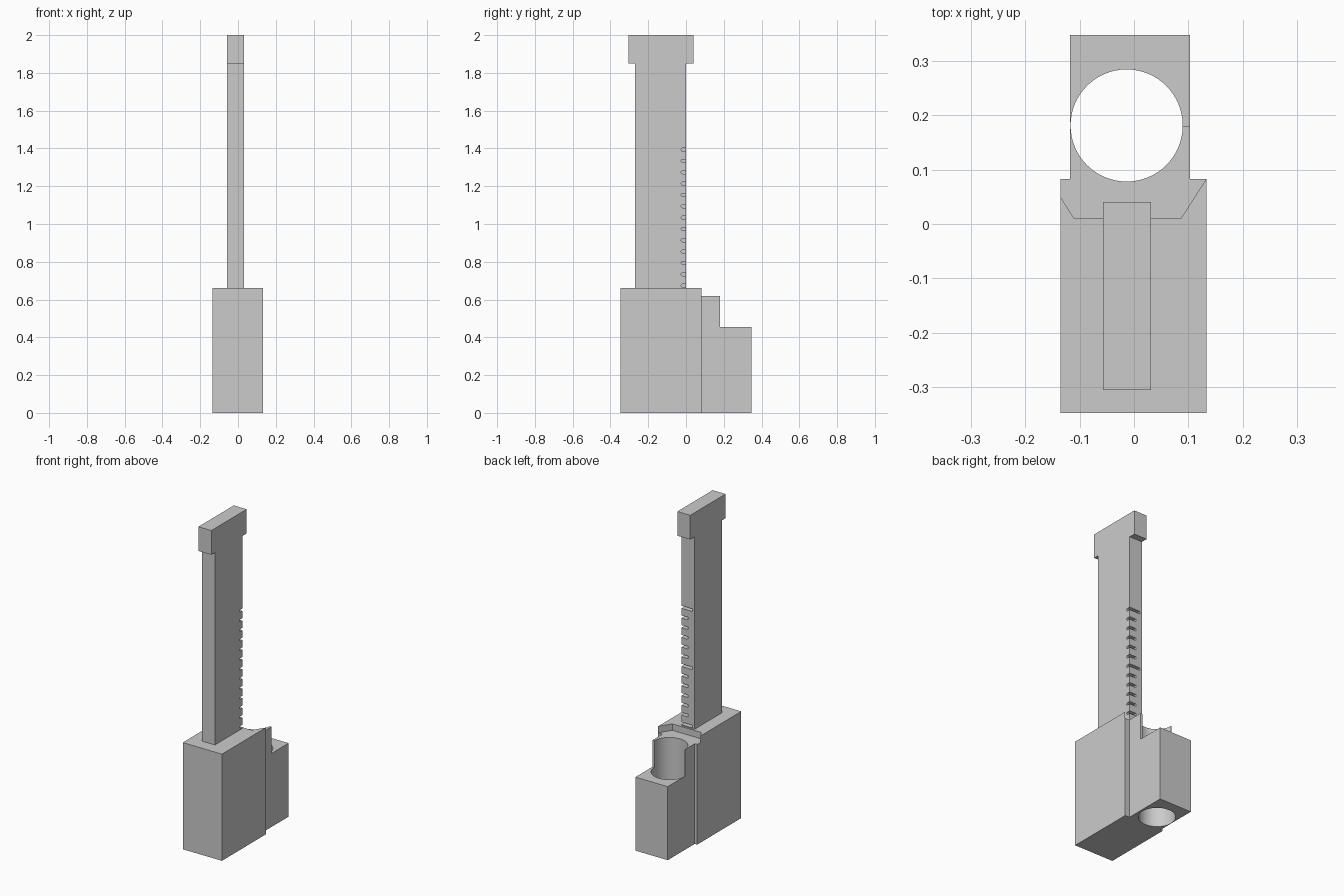
import bpy
import bmesh
from math import cos, sin, pi

cube = bpy.data.objects.get("Cube")
if cube:
    bpy.data.objects.remove(cube, do_unlink=True)

grey = bpy.data.materials.new("plain grey")
grey.use_nodes = True
GREY = (0.6, 0.6, 0.6, 1)
grey.diffuse_color = GREY
grey.node_tree.nodes["Principled BSDF"].inputs["Base Color"].default_value = GREY


def add_prism(bm, points, low, high, axis):
    """Extrude a 2D outline along x (outline in y, z) or z (outline in x, y)."""
    def place(p, t):
        return (t, p[0], p[1]) if axis == "x" else (p[0], p[1], t)
    bottom = [bm.verts.new(place(p, low)) for p in points]
    top = [bm.verts.new(place(p, high)) for p in points]
    bm.faces.new(bottom)
    bm.faces.new(top)
    n = len(points)
    for i in range(n):
        j = (i + 1) % n
        bm.faces.new((bottom[i], bottom[j], top[j], top[i]))


def make(name, prisms):
    bm = bmesh.new()
    for prism in prisms:
        add_prism(bm, *prism)
    bmesh.ops.recalc_face_normals(bm, faces=bm.faces)
    mesh = bpy.data.meshes.new(name)
    bm.to_mesh(mesh)
    bm.free()
    mesh.materials.append(grey)
    obj = bpy.data.objects.new(name, mesh)
    bpy.context.collection.objects.link(obj)
    return obj


def select(obj):
    bpy.ops.object.select_all(action="DESELECT")
    obj.select_set(True)
    bpy.context.view_layer.objects.active = obj


def cut(obj, cutter):
    cutter.hide_render = True
    mod = obj.modifiers.new("cut", "BOOLEAN")
    mod.operation = "DIFFERENCE"
    mod.solver = "EXACT"
    mod.object = cutter
    select(obj)
    bpy.ops.object.modifier_apply(modifier=mod.name)


def rect(x0, x1, y0, y1):
    return [(x0, y0), (x1, y0), (x1, y1), (x0, y1)]


# Main block and the stepped holder behind it
BACK = 0.083
body = make("body", [(rect(-0.135, 0.133, -0.347, BACK), 0, 0.66, "z")])
step = [(BACK, 0), (0.347, 0), (0.347, 0.455), (0.18, 0.455), (0.18, 0.62), (BACK, 0.62)]
holder = make("holder", [(step, -0.118, 0.103, "x")])

# Shallow recess in the top of the body
recess_outline = [(-0.11, 0.01), (0.086, 0.01), (0.208, 0.2), (-0.16, 0.2), (-0.16, 0.09)]
recess = make("recess_cutter", [(recess_outline, 0.62, 0.8, "z")])

# Vertical round bore
SIDES = 64
circle = [(-0.0135 + 0.103 * cos(2 * pi * i / SIDES), 0.181 + 0.103 * sin(2 * pi * i / SIDES))
          for i in range(SIDES)]
bore = make("bore_cutter", [(circle, -0.1, 0.9, "z")])
cut(body, recess)
cut(body, bore)
cut(holder, bore)

# Tall slide with its overhanging cap
slide_outline = [(-0.27, 0.66), (0, 0.66), (0, 1.85), (0.04, 1.85), (0.04, 2),
                 (-0.305, 2), (-0.305, 1.85), (-0.27, 1.85)]
slide = make("slide", [(slide_outline, -0.057, 0.031, "x")])

# Scale marks: round-ended slots, every sixth one longer
slots = []
R = 0.008
for i in range(13):
    z = 0.674 + 0.06 * i
    arc = [(-0.018 - R * sin(pi * k / 8), z + R * cos(pi * k / 8)) for k in range(9)]
    outline = arc + [(0.03, z - R), (0.03, z + R)]
    slots.append((outline, -0.043 if i % 6 == 0 else -0.013, 0.06, "x"))
marks = make("scale_mark_cutter", slots)
cut(slide, marks)

for helper in (recess, bore, marks):
    bpy.data.objects.remove(helper, do_unlink=True)

for part in (body, holder, slide):
    select(part)
    bpy.ops.object.shade_smooth_by_angle(angle=pi / 6)
